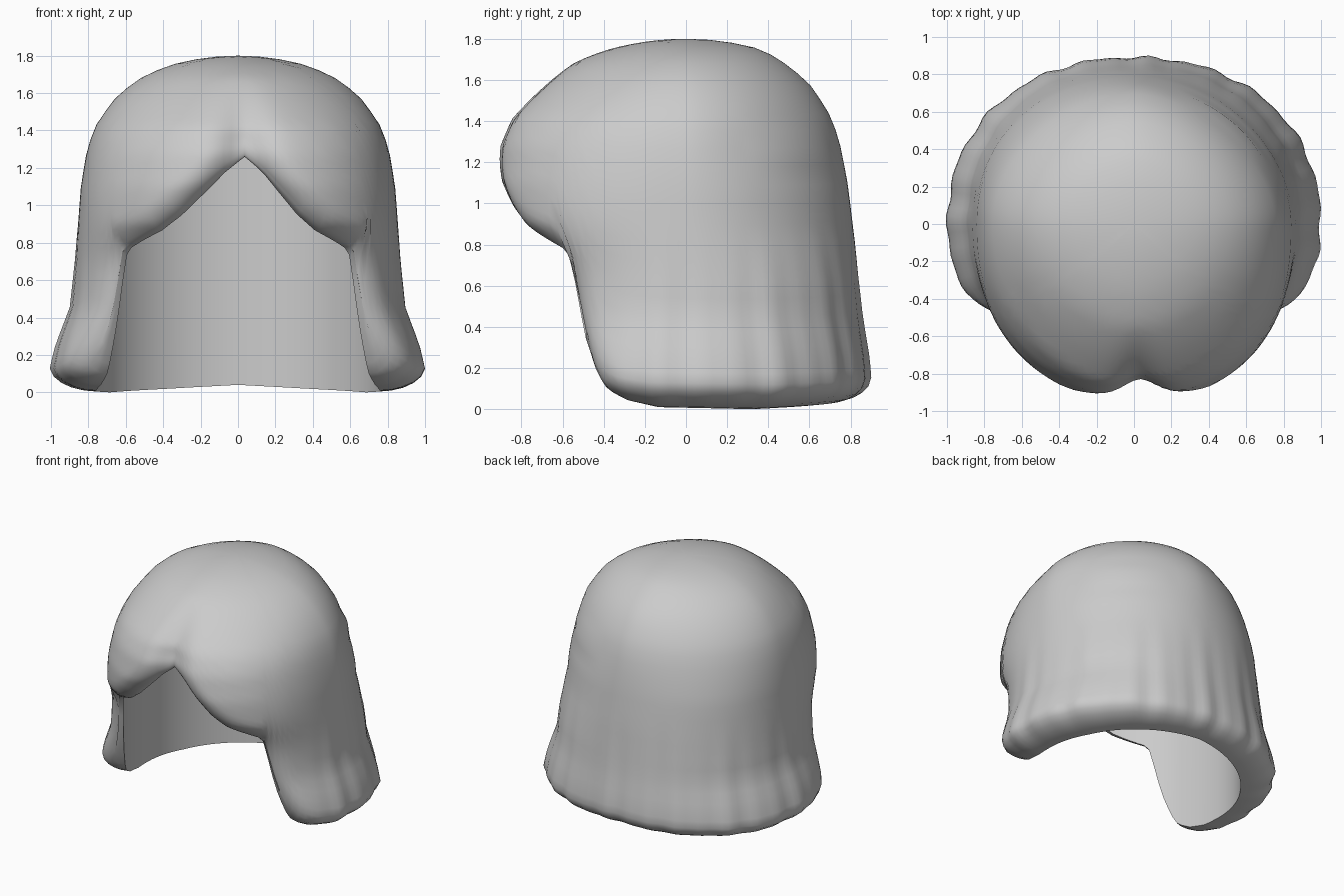
import bpy, bmesh
from math import sin, cos, pi, radians, degrees, sqrt, exp, hypot

cube = bpy.data.objects.get("Cube")
if cube:
    bpy.data.objects.remove(cube)

TOP, CEILING, COLS, ROWS = 1.8, 1.3, 144, 30

# Half-widths of the hair at each height: (z, side, front, back)
PROFILE = [(1.8, 0, 0, 0), (1.75, .36, .37, .36), (1.68, .52, .55, .48),
           (1.58, .65, .69, .60), (1.41, .77, .87, .71), (1.28, .81, .925, .75),
           (1.1, .84, .945, .785), (.9, .855, .92, .81), (.78, .865, .86, .825),
           (.7, .87, .83, .83), (.45, .895, .82, .855), (.25, .97, .82, .885),
           (.12, 1, .82, .895), (0, .99, .82, .895)]

# Height of the lower edge by angle from the front: parting, fringe, side lock, back
HEM = [(0, 1.26), (7, 1.18), (14, 1.07), (22, .95), (30, .865), (39, .81),
       (47, .76), (49, .66), (51.5, .5), (55, .33), (59, .18), (63, .09),
       (70, .04), (80, .01), (115, 0), (150, .02), (180, .04)]

# Extra fullness of each quarter of the hair: (is front, is left)
FULLNESS = {(True, True): .25, (True, False): .12, (False, True): -.25, (False, False): -.05}


def lookup(table, x, key=lambda v: v, col=1):
    """Piecewise linear reading of a table."""
    for p, q in zip(table, table[1:]):
        a, b = key(p[0]), key(q[0])
        if x <= b:
            return p[col] + (q[col] - p[col]) * max(0, x - a) / (b - a)
    return table[-1][col]


def clamp(v):
    return min(1, max(0, v))


def signed_degrees(phi):
    return (degrees(phi) + 180) % 360 - 180


def oval(phi, side, front, back, power):
    """Radius of a rounded oval; phi is measured from the front."""
    depth = front if cos(phi) > 0 else back
    if min(side, depth) < 1e-6:
        return 0
    return (abs(sin(phi) / side) ** power + abs(cos(phi) / depth) ** power) ** (-1 / power)


def hem(phi):
    deg = signed_degrees(phi)
    deg -= 2.5 * exp(-(deg / 20) ** 2)
    return lookup(HEM, abs(deg))


def inner(phi):
    return oval(phi, .765, .815, .715, 2.15 if cos(phi) > 0 else 2)


def edge_distance(phi, z):
    """Distance on the unrolled surface to the lower edge."""
    steps = [.01 * k for k in range(-18, 19)]
    return min(hypot(.8 * s, z - hem(phi + s)) for s in steps)


def outer(phi, z):
    key = lambda v: sqrt(max(0, TOP - v))
    side, front, back = (lookup(PROFILE, key(z), key, c) for c in (1, 2, 3))
    # Rounder towards the crown, squarer below, fuller at the fringe
    power = 2.15 - .35 * clamp((z - 1) / .6)
    quarter = FULLNESS[cos(phi) > 0, sin(phi) > 0]
    power += quarter * clamp((z - .6) / .3) * clamp((1.7 - z) / .4)
    r = oval(phi, side, front, back, power)
    # Parting groove on the forehead
    deg = signed_degrees(phi)
    r *= 1 - .09 * exp(-((deg - 2) / 8) ** 2) * clamp((1.7 - z) / .35)
    # Soft strands towards the lower edge
    fade = clamp(1 - z / .9) * clamp((abs(deg) - 60) / 20)
    r += fade * (.007 * sin(19 * phi) + .006 * sin(31 * phi + 1))
    if z < CEILING:
        r = max(r, inner(phi) + .02)
    # Roll the edge inwards to the lining
    d = clamp(edge_distance(phi, z) / .13)
    return inner(phi) + (r - inner(phi)) * sqrt(1 - (1 - d) ** 2)


bm = bmesh.new()
angles = [2 * pi * i / COLS for i in range(COLS)]


def ring(radius, height):
    return [bm.verts.new((radius(p) * sin(p), -radius(p) * cos(p), height(p))) for p in angles]


def bridge(upper, lower):
    for i in range(COLS):
        j = (i + 1) % COLS
        bm.faces.new((upper[i], lower[i], lower[j], upper[j]))


# Outer hair, from the crown down to the rolled edge
crown = bm.verts.new((0, 0, TOP))
last = None
for k in range(1, ROWS + 1):
    s = .5 - .5 * cos(pi * k / ROWS)
    level = lambda p: TOP + (hem(p) - TOP) * s
    current = ring(lambda p: outer(p, level(p)), level)
    if last:
        bridge(last, current)
    else:
        for i in range(COLS):
            bm.faces.new((crown, current[i], current[(i + 1) % COLS]))
    last = current

# Lining wall and flat ceiling
ceiling = ring(inner, lambda p: CEILING)
bridge(last, ceiling)
bm.faces.new(ceiling)
bmesh.ops.recalc_face_normals(bm, faces=bm.faces)

mesh = bpy.data.meshes.new("hair")
bm.to_mesh(mesh)
bm.free()
hair = bpy.data.objects.new("hair", mesh)
bpy.context.collection.objects.link(hair)

# Single plain grey
grey = bpy.data.materials.new("hair_grey")
grey.use_nodes = True
grey.diffuse_color = (.6, .6, .6, 1)
grey.node_tree.nodes["Principled BSDF"].inputs["Base Color"].default_value = (.6, .6, .6, 1)
mesh.materials.append(grey)

bpy.ops.object.select_all(action="DESELECT")
hair.select_set(True)
bpy.context.view_layer.objects.active = hair
bpy.ops.object.shade_smooth_by_angle(angle=radians(50))
